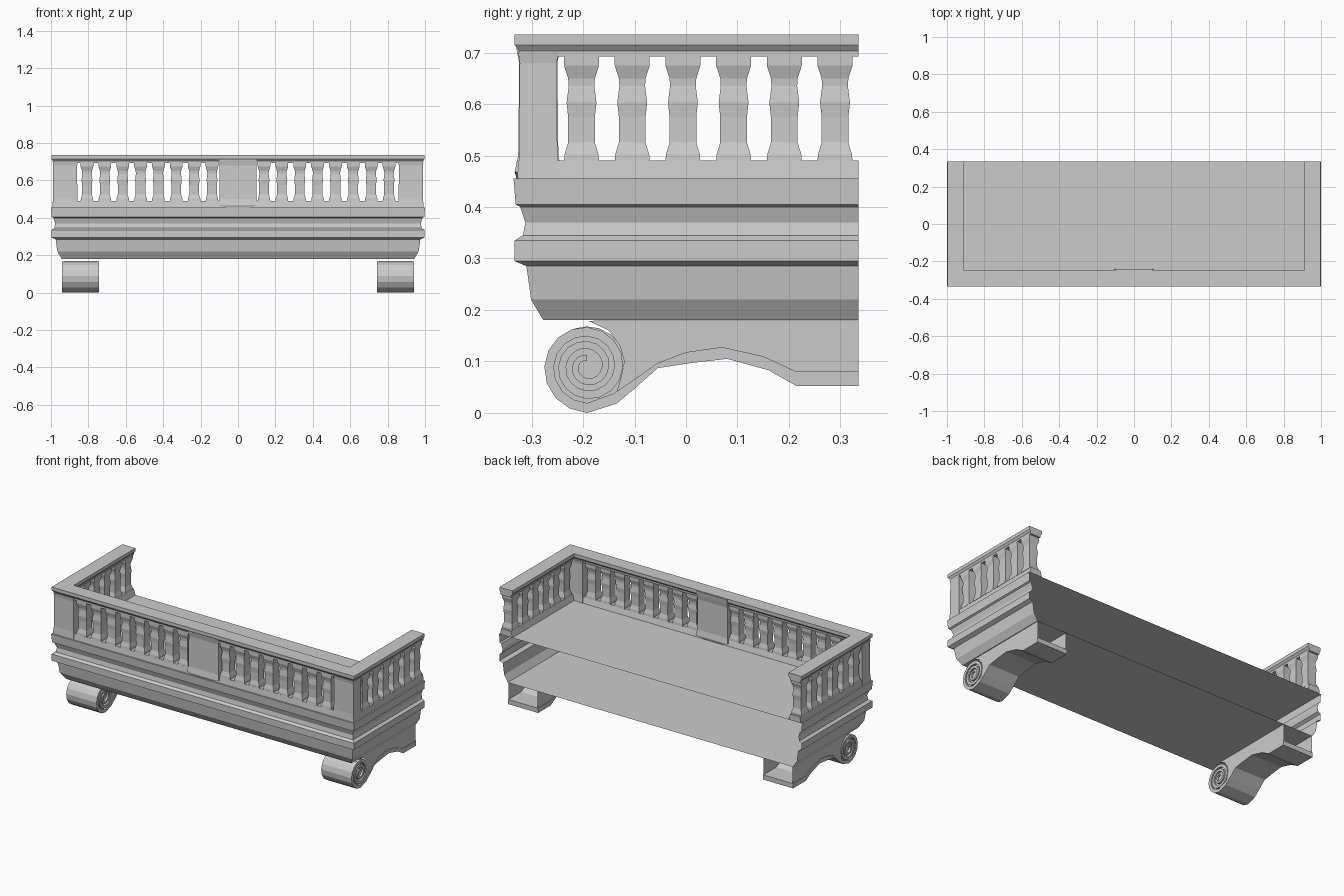
import bpy, math
import bmesh
from mathutils import Vector

if "Cube" in bpy.data.objects:
    bpy.data.objects.remove(bpy.data.objects["Cube"])

BACK = 0.335


def make(name, verts, faces):
    me = bpy.data.meshes.new(name)
    me.from_pydata(verts, [], faces)
    bm = bmesh.new()
    bm.from_mesh(me)
    bmesh.ops.recalc_face_normals(bm, faces=bm.faces)
    bm.to_mesh(me)
    bm.free()
    ob = bpy.data.objects.new(name, me)
    bpy.context.collection.objects.link(ob)
    return ob


def u_ring(d, z):
    """Open U of four points, inset d from the outer edge."""
    x, y = 1 - d, -BACK + d
    return [(-x, BACK, z), (-x, y, z), (x, y, z), (x, BACK, z)]


def u_sweep(name, profile, closed):
    n = len(profile)
    verts = [p for d, z in profile for p in u_ring(d, z)]
    faces = []
    for i in range(n if closed else n - 1):
        a, b = 4 * i, 4 * ((i + 1) % n)
        faces += [(a + k, a + k + 1, b + k + 1, b + k) for k in range(3)]
    if closed:
        faces += [tuple(range(0, 4 * n, 4)), tuple(range(3, 4 * n, 4))]
    else:  # floor and underside, back left open
        faces += [(0, 1, 2, 3), tuple(4 * (n - 1) + k for k in range(4))]
    return make(name, verts, faces)


def stack(name, cx, cy, levels):
    """Rectangular column from (half_x, half_y, z) levels."""
    verts, faces = [], []
    for hx, hy, z in levels:
        verts += [(cx + sx * hx, cy + sy * hy, z)
                  for sx, sy in ((-1, -1), (1, -1), (1, 1), (-1, 1))]
    for i in range(len(levels) - 1):
        a = 4 * i
        faces += [(a + k, a + (k + 1) % 4, a + 4 + (k + 1) % 4, a + 4 + k) for k in range(4)]
    faces += [(0, 1, 2, 3), tuple(len(verts) - 4 + k for k in range(4))]
    return make(name, verts, faces)


# Hollow moulded balcony body
u_sweep("balcony_body", [(0, .455), (.004, .405), (.013, .40), (.023, .37), (.018, .345),
                         (.002, .335), (.002, .295), (.025, .285), (.034, .22), (.058, .18)], False)

# Lower and upper rails
u_sweep("base_rail", [(.008, .455), (.013, .49), (.078, .49), (.088, .455)], True)
u_sweep("top_rail", [(.002, .735), (.002, .715), (.011, .703), (.011, .692),
                     (.077, .692), (.077, .703), (.088, .715), (.088, .735)], True)

# Corner posts and centre panel
for s, side in ((-1, "left"), (1, "right")):
    stack("corner_post_" + side, s * .924, -.287,
          [(.069, .041, .457), (.065, .037, .50), (.064, .036, .68), (.067, .039, .70)])
stack("centre_post", 0, -.287, [(.06, .042, .455), (.105, .046, .468), (.10, .039, .50),
                                (.098, .037, .68), (.10, .042, .705), (.10, .046, .733)])

# Balusters
BAL = [(.034, .488), (.033, .502), (.026, .525), (.026, .575), (.029, .603), (.025, .635),
       (.026, .65), (.034, .675), (.034, .694)]
LEVELS = [(h, h, z) for h, z in BAL]
for s in (-1, 1):
    for i in range(8):
        stack("front_baluster", s * (.139 + .0955 * i), -.288, LEVELS)
    for i in range(6):
        stack("side_baluster", s * .955, -.203 + .0985 * i, LEVELS)

# Scroll bracket: one band running from the back into a spiral
lower = [(.335, .052), (.215, .052), (.16, .083), (.08, .105), (.01, .097), (-.055, .087),
         (-.10, .047), (-.135, .018)]
upper = [(.335, .08), (.215, .08), (.15, .11), (.07, .128), (0, .118), (-.055, .097),
         (-.105, .062), (-.14, .038)]
CY, CZ = -.192, .09
spiral_out, spiral_in = [], []
STEPS = 16
for i in range(int(STEPS * 2.6)):
    t = i / STEPS
    a = -math.pi / 2 - 2 * math.pi * t
    r = .09 - .027 * t
    w = .019 - .003 * t
    spiral_out.append((CY + r * math.cos(a), CZ + r * math.sin(a)))
    spiral_in.append((CY + (r - w) * math.cos(a), CZ + (r - w) * math.sin(a)))
outer, inner = lower + spiral_out, upper + spiral_in


def band(name, x0, x1):
    n = len(outer)
    verts = []
    for (y, z), (y2, z2) in zip(outer, inner):
        verts += [(x0, y, z), (x1, y, z), (x1, y2, z2), (x0, y2, z2)]
    faces = [(4 * i + k, 4 * i + (k + 1) % 4, 4 * i + 4 + (k + 1) % 4, 4 * i + 4 + k)
             for i in range(n - 1) for k in range(4)]
    faces += [(0, 1, 2, 3), tuple(4 * n - 4 + k for k in range(4))]
    make(name, verts, faces)


panel = [(BACK, .18), (-.19, .179), (-.15, .16), (-.128, .13), (-.12, .10), (-.126, .07),
         (-.135, .04)] + upper[-2::-1]
disc = [(CY + .076 * math.cos(math.tau * k / 20), CZ + .078 * math.sin(math.tau * k / 20))
        for k in range(20)]

for s, side in ((-1, "left"), (1, "right")):
    x0, x1 = s * .742, s * .942
    band("bracket_scroll_" + side, x0, x1)
    # Recessed core behind the spiral
    a, b = x0 + s * .012, x1 - s * .012
    verts = [(a, y, z) for y, z in disc] + [(b, y, z) for y, z in disc]
    make("scroll_core_" + side, verts, [tuple(range(20)), tuple(range(20, 40))] +
         [(k, (k + 1) % 20, 20 + (k + 1) % 20, 20 + k) for k in range(20)])
    # Bracket cheeks, open at the back
    for x, part in ((x0 + s * .004, "inner"), (x1 - s * .004, "outer")):
        make(f"bracket_{part}_cheek_{side}", [(x, y, z) for y, z in panel],
             [tuple(range(len(panel)))])
